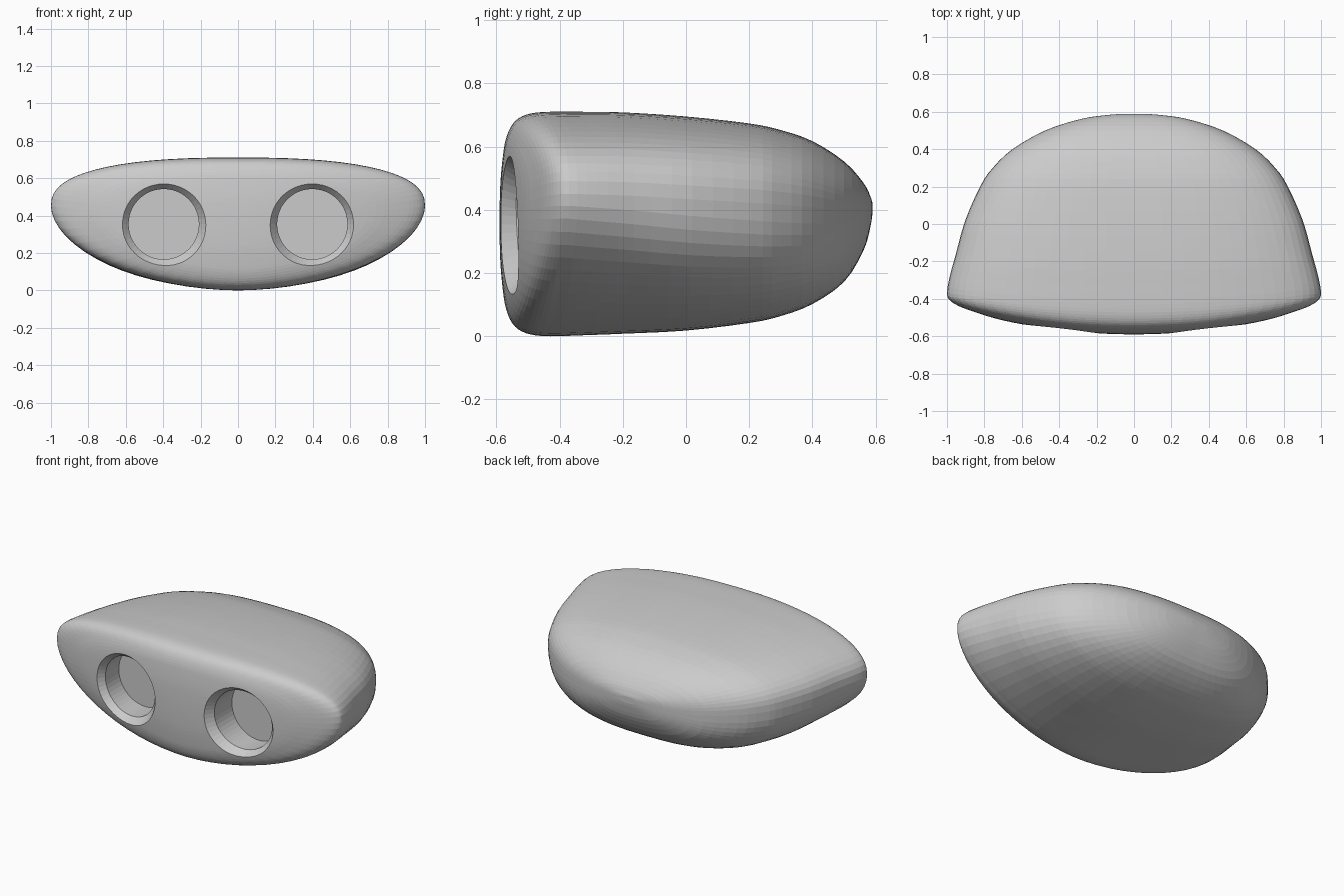
import bpy, bmesh, math

cube = bpy.data.objects.get("Cube")
if cube:
    bpy.data.objects.remove(cube, do_unlink=True)

grey = bpy.data.materials.new("plain grey")
grey.use_nodes = True
GREY = (0.6, 0.6, 0.6, 1)
grey.diffuse_color = GREY
grey.node_tree.nodes["Principled BSDF"].inputs["Base Color"].default_value = GREY

SIDES = 64
STEPS = 3


def make_object(name, bm):
    bmesh.ops.remove_doubles(bm, verts=bm.verts, dist=0.0001)
    bmesh.ops.recalc_face_normals(bm, faces=bm.faces)
    mesh = bpy.data.meshes.new(name)
    bm.to_mesh(mesh)
    bm.free()
    mesh.materials.append(grey)
    obj = bpy.data.objects.new(name, mesh)
    bpy.context.collection.objects.link(obj)
    return obj


def loft(rings):
    """Closed skin over rings of equal length."""
    bm = bmesh.new()
    rows = [[bm.verts.new(p) for p in ring] for ring in rings]
    for a, b in zip(rows, rows[1:]):
        for i in range(len(a)):
            j = (i + 1) % len(a)
            bm.faces.new((a[i], a[j], b[j], b[i]))
    bm.faces.new(rows[0])
    bm.faces.new(rows[-1])
    return bm


def spline(points):
    """Smooth curve through rows of numbers."""
    out = []
    for i in range(1, len(points) - 2):
        p0, p1, p2, p3 = points[i - 1:i + 3]
        for k in range(STEPS):
            t = k / STEPS
            out.append([0.5 * (2 * b + (c - a) * t + (2 * a - 5 * b + 4 * c - d) * t ** 2
                               + (3 * b - a - 3 * c + d) * t ** 3)
                        for a, b, c, d in zip(p0, p1, p2, p3)])
    return out


def clamp(v):
    return min(1, max(0, v))


# Rows of depth, half width, top, bottom: front cap, then the tapering shell
cap = [(0.02, -0.59), (0.2, -0.589), (0.4, -0.586), (0.6, -0.579), (0.74, -0.571),
       (0.86, -0.555), (0.94, -0.53), (0.985, -0.49)]
rows = [(y, s, 0.36 + 0.35 * s, 0.36 - 0.36 * s) for s, y in cap]
rows += [(-0.43, 1.0, 0.71, 0.0), (-0.33, 0.985, 0.71, 0.003), (-0.2, 0.953, 0.708, 0.008),
         (0, 0.902, 0.695, 0.018), (0.2, 0.82, 0.673, 0.042), (0.3, 0.755, 0.652, 0.064),
         (0.4, 0.65, 0.617, 0.102), (0.5, 0.475, 0.553, 0.172), (0.56, 0.29, 0.487, 0.268),
         (0.582, 0.15, 0.445, 0.34), (0.59, 0.01, 0.41, 0.4)]
y, w, top, low = rows[-2]
rows = [rows[0]] + rows + [(y, -w, low, top)]


def section(y, w, top, low):
    """Rounded outline, boxier to the rear and swept back at the sides."""
    back = clamp((y + 0.43) / 1.02)
    mid = low + (top - low) * (0.634 - 0.05 * back)
    bend = 0.06 * clamp((0.3 - y) / 0.73) + 0.06 * clamp((-0.44 - y) / 0.12)
    ring = []
    for i in range(SIDES):
        a = 2 * math.pi * i / SIDES
        c, s = math.cos(a), math.sin(a)
        power = 2 / (2.5 + 0.2 * back) if s > 0 else 2 / (1.87 + 0.9 * back)
        x = w * math.copysign(abs(c) ** power, c)
        z = mid + ((top - mid) if s > 0 else (mid - low)) * math.copysign(abs(s) ** power, s)
        ring.append((x, y + bend * x * x, z))
    return ring


body = make_object("body", loft([section(*r) for r in spline(rows)]))

# Round recesses with a chamfered rim that follows the curved front
for side, label in ((1, "left"), (-1, "right")):
    rings = []
    for radius, depth in ((0.188, 0.2), (0.188, 0.045), (0.226, -0.002), (0.28, -0.07)):
        ring = []
        for i in range(48):
            a = 2 * math.pi * i / 48
            dx, dz = radius * math.cos(a), radius * math.sin(a)
            slope = 0.11 * dx - 0.04 * dz if depth < 0.1 else 0
            ring.append((side * (0.397 + dx), -0.56 + depth + slope, 0.354 + dz))
        rings.append(ring)
    cutter = make_object(label + "_recess_cutter", loft(rings))
    cutter.hide_render = True
    cutter.hide_viewport = True
    cutter.display_type = 'WIRE'
    cut = body.modifiers.new(label + " recess", 'BOOLEAN')
    cut.object = cutter
    cut.operation = 'DIFFERENCE'
    cut.solver = 'EXACT'
